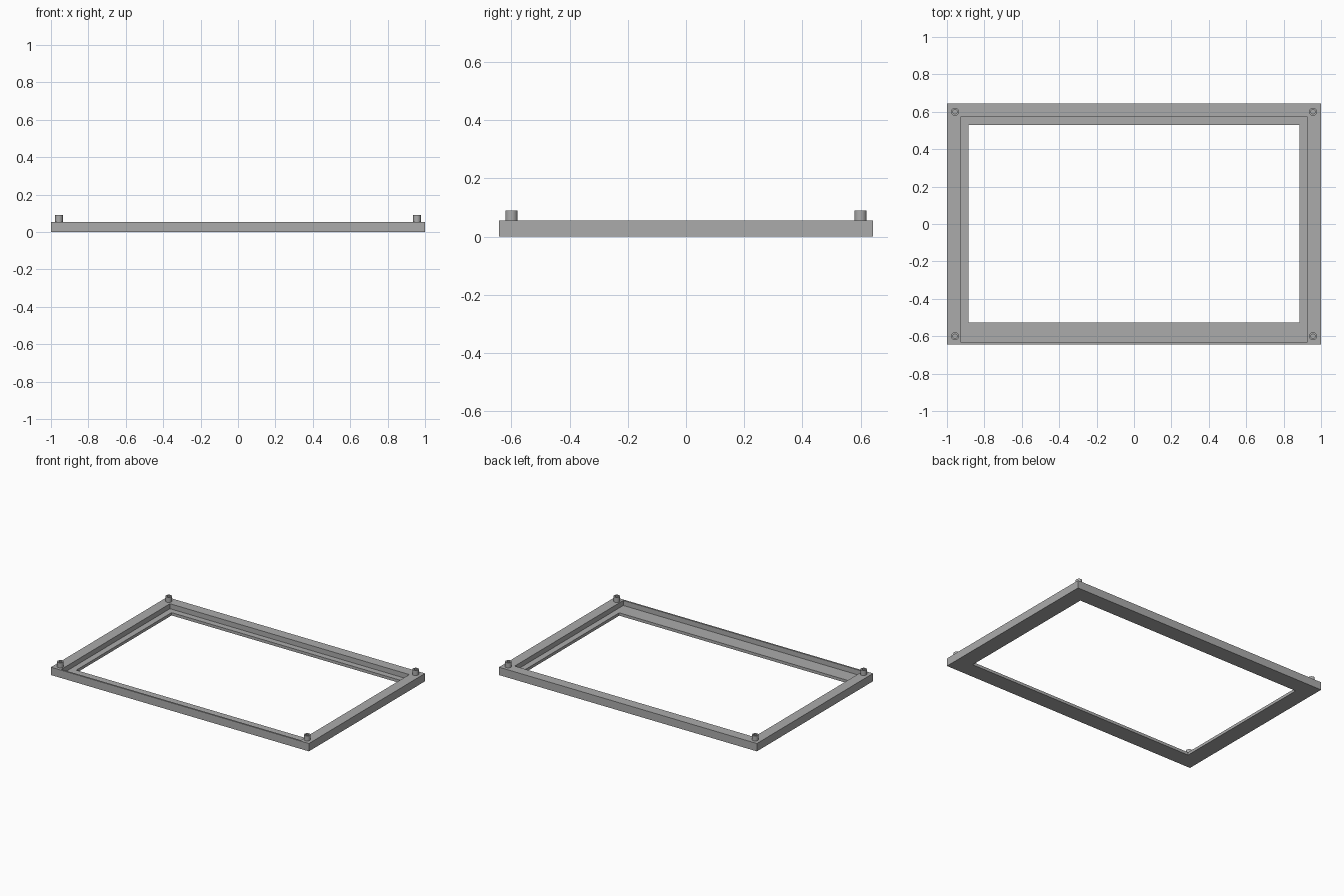
import bpy, bmesh, math

cube = bpy.data.objects.get("Cube")
if cube:
    bpy.data.objects.remove(cube, do_unlink=True)

grey = bpy.data.materials.new("plain_grey")
grey.use_nodes = True
colour = (0.41, 0.41, 0.41, 1)
grey.diffuse_color = colour
grey.node_tree.nodes["Principled BSDF"].inputs["Base Color"].default_value = colour

HEIGHT, LEDGE, PEG_TOP = 0.055, 0.02, 0.09


def rectangle(x0, x1, y0, y1, z):
    return [(x0, y0, z), (x1, y0, z), (x1, y1, z), (x0, y1, z)]


def circle(radius, z, sides=32):
    angles = [math.tau * i / sides for i in range(sides)]
    return [(radius * math.cos(a), radius * math.sin(a), z) for a in angles]


def closed_ring(name, loops):
    """Join successive loops, and the last to the first, into a solid ring."""
    bm = bmesh.new()
    rings = [[bm.verts.new(p) for p in loop] for loop in loops]
    for a, b in zip(rings, rings[1:] + rings[:1]):
        for i in range(len(a)):
            j = (i + 1) % len(a)
            bm.faces.new((a[i], a[j], b[j], b[i]))
    bmesh.ops.recalc_face_normals(bm, faces=bm.faces)
    mesh = bpy.data.meshes.new(name)
    bm.to_mesh(mesh)
    bm.free()
    mesh.materials.append(grey)
    obj = bpy.data.objects.new(name, mesh)
    bpy.context.collection.objects.link(obj)
    return obj


# Frame with a recessed ledge set off-centre towards the front
outer = (-1, 1, -0.643, 0.643)
recess = (-0.928, 0.928, -0.631, 0.572)
opening = (-0.886, 0.886, -0.526, 0.53)
closed_ring("frame", [
    rectangle(*outer, 0), rectangle(*outer, HEIGHT),
    rectangle(*recess, HEIGHT), rectangle(*recess, LEDGE),
    rectangle(*opening, LEDGE), rectangle(*opening, 0),
])

# Hollow corner pegs
for side, sx in (("right", -1), ("left", 1)):
    for end, sy in (("front", -1), ("back", 1)):
        peg = closed_ring(f"{end}_{side}_peg", [
            circle(0.021, HEIGHT - 0.005), circle(0.021, PEG_TOP),
            circle(0.011, PEG_TOP), circle(0.011, HEIGHT - 0.005),
        ])
        peg.location = (sx * 0.957, sy * 0.6, 0)
        bpy.ops.object.select_all(action="DESELECT")
        peg.select_set(True)
        bpy.context.view_layer.objects.active = peg
        bpy.ops.object.shade_smooth_by_angle(angle=math.radians(30))
